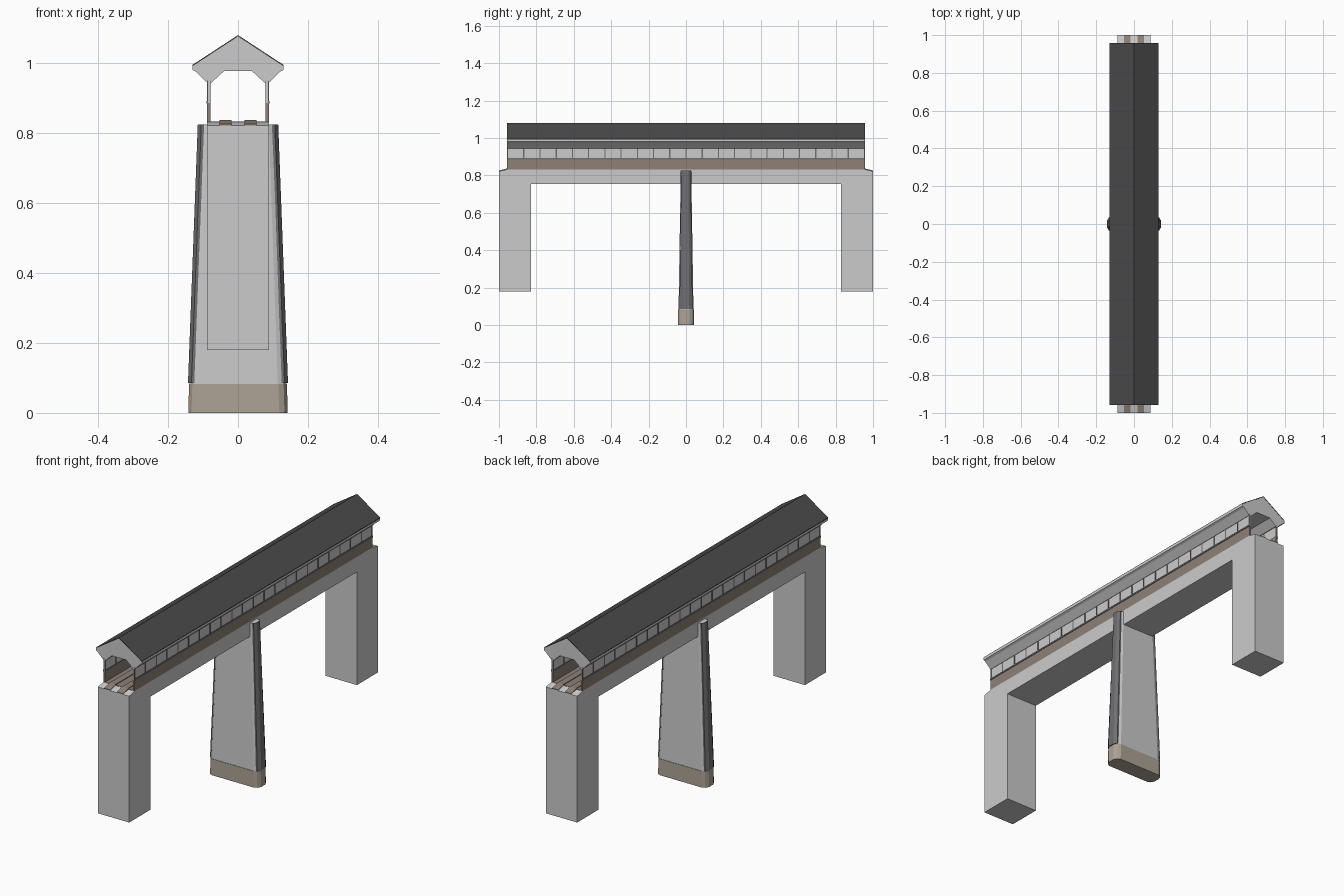
import bpy

if "Cube" in bpy.data.objects:
    bpy.data.objects.remove(bpy.data.objects["Cube"])

def material(name, r, g, b):
    m = bpy.data.materials.new(name)
    m.diffuse_color = (r, g, b, 1)
    m.use_nodes = True
    m.node_tree.nodes["Principled BSDF"].inputs["Base Color"].default_value = m.diffuse_color
    return m

ROOF = material("dark_roofing", 0.07, 0.07, 0.07)
WOOD = material("weathered_wood", 0.27, 0.22, 0.18)
STONE = material("tan_stone", 0.42, 0.37, 0.30)
STEEL = material("dark_steel", 0.16, 0.16, 0.17)

def mesh(name, verts, faces, mat=None):
    me = bpy.data.meshes.new(name)
    me.from_pydata(verts, [], faces)
    if mat:
        me.materials.append(mat)
    ob = bpy.data.objects.new(name, me)
    bpy.context.collection.objects.link(ob)
    return ob

def loft(name, lower, upper, mat=None):
    # Prism between two matching rings of points
    n = len(lower)
    faces = [(i, (i + 1) % n, n + (i + 1) % n, n + i) for i in range(n)]
    faces += [tuple(reversed(range(n))), tuple(range(n, 2 * n))]
    return mesh(name, lower + upper, faces, mat)

def box(name, x0, x1, y0, y1, z0, z1, mat=None):
    ring = [(x0, y0), (x1, y0), (x1, y1), (x0, y1)]
    return loft(name, [(x, y, z0) for x, y in ring], [(x, y, z1) for x, y in ring], mat)

def extrude_x(name, prof, x0, x1, mat=None):
    return loft(name, [(x0, y, z) for y, z in prof], [(x1, y, z) for y, z in prof], mat)

def extrude_y(name, prof, y0, y1, mat=None):
    prof = prof[::-1]
    return loft(name, [(x, y0, z) for x, z in prof], [(x, y1, z) for x, z in prof], mat)

def mirrored(half):
    return half + [(-a, b) for a, b in reversed(half)]

# Girder and end abutments as one side profile
L = 0.957
frame = mirrored([(-0.83, 0.755), (-0.83, 0.18), (-1.0, 0.18), (-1.0, 0.822), (-L, 0.832)])
extrude_x("girder_and_abutments", frame, -0.088, 0.088)

# Raised wheel tracks on the deck, following the end ramps
track = mirrored([(-1.0, 0.820), (-1.0, 0.826), (-L, 0.837)])
floor = mirrored([(-L, 0.825), (-L, 0.8335)])
extrude_x("deck_floor", floor, -0.082, 0.082, WOOD)
for s in (-1, 1):
    extrude_x("wheel_track", track, s * 0.036 - 0.017, s * 0.036 + 0.017, WOOD)

# Side walls: boarding, window band, rail and posts
pitch = 2 * L / 22
for s in (-1, 1):
    def side(a, b):
        return sorted((s * a, s * b))
    box("wall_boarding", *side(0.078, 0.088), -L, L, 0.832, 0.886, WOOD)
    box("window_band", *side(0.080, 0.086), -L, L, 0.886, 0.95)
    box("wall_rail", *side(0.078, 0.0905), -L, L, 0.884, 0.892, STEEL)
    for i in range(23):
        y = -L + 0.003 + i * (2 * L - 0.006) / 22
        box("wall_post", *side(0.078, 0.088), y - 0.003, y + 0.003, 0.886, 0.95, STEEL)

# Gable body with sloping soffits and chamfered opening
gable = mirrored([(0.040, 0.977), (0.076, 0.944), (0.088, 0.944),
                  (0.120, 0.975), (0.130, 0.980), (0.130, 0.993)])
gable.insert(6, (0, 1.078))
extrude_y("gable_body", gable, -L + 0.001, L - 0.001)

# Roof covering
sheet = mirrored([(0.130, 0.991), (0.130, 0.995)])
sheet.insert(2, (0, 1.08))
sheet.append((0, 1.076))
extrude_y("roof_covering", sheet, -L, L, ROOF)

# Central pier with faceted ends
def pier_ring(flat, end, y, z):
    mid = flat + (end - flat) * 0.62
    quarter = [(end, y * 0.42), (mid, y * 0.82), (flat, y)]
    right = [(x, -b) for x, b in reversed(quarter)] + quarter
    return [(x, b, z) for x, b in right] + [(-x, -b, z) for x, b in right]

loft("pier_base", pier_ring(0.118, 0.142, 0.042, 0), pier_ring(0.115, 0.140, 0.042, 0.083), STONE)
loft("pier_shaft", pier_ring(0.114, 0.139, 0.040, 0.08), pier_ring(0.088, 0.112, 0.028, 0.825))

# Steel nosing on both pier ends
for s in (-1, 1):
    def nose(x, w, z):
        pts = [(x - 0.018, -w), (x - 0.010, -w), (x, -w * 0.5),
               (x, w * 0.5), (x - 0.010, w), (x - 0.018, w)]
        if s < 0:
            pts = [(a, -b) for a, b in pts]
        return [(s * a, b, z) for a, b in pts]
    loft("pier_nosing", nose(0.143, 0.035, 0.085), nose(0.115, 0.025, 0.825), STEEL)
